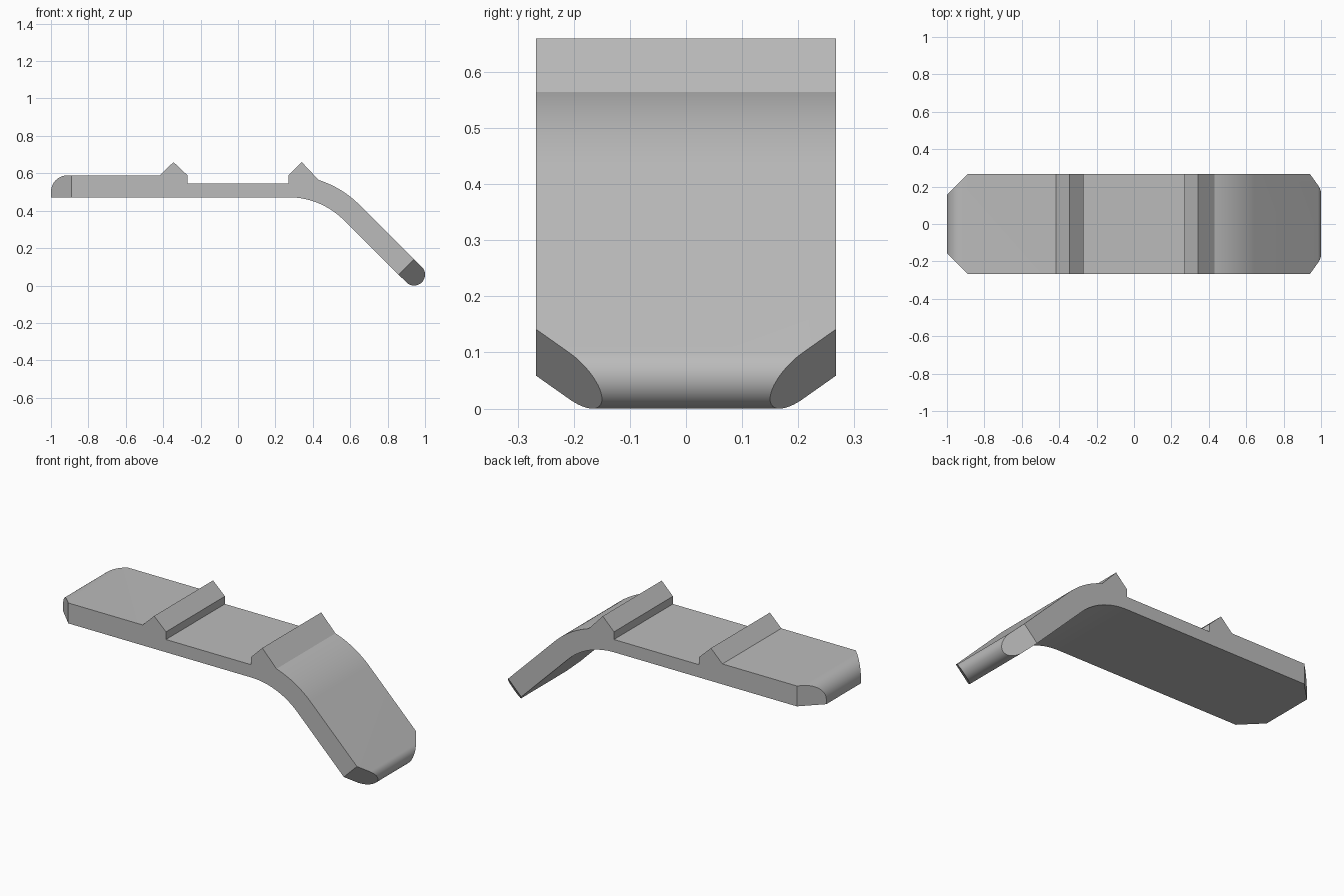
import bpy, bmesh
from math import radians, sin, cos
from mathutils import Vector

cube = bpy.data.objects.get("Cube")
if cube:
    bpy.data.objects.remove(cube, do_unlink=True)

HALF_WIDTH = 0.267
BOTTOM, TOP, RECESS = 0.472, 0.589, 0.545
THICK = TOP - BOTTOM
BEND_X, INNER_R = 0.27, 0.418
BEND_Z = BOTTOM - INNER_R
TIP_R = THICK / 2


def arc(cx, cz, r, start, end, steps):
    """Points on an arc in the side profile, angles in degrees."""
    angles = [radians(start + (end - start) * i / steps) for i in range(steps + 1)]
    return [(cx + r * cos(a), cz + r * sin(a)) for a in angles]


# Side profile, clockwise from the lower left corner
profile = [(-1, BOTTOM)]
profile += arc(-0.912, TOP - 0.088, 0.088, 180, 90, 16)                 # rounded flat end
profile += [(-0.418, TOP), (-0.345, 0.66), (-0.27, TOP), (-0.27, RECESS)]  # first ridge
profile += [(0.27, RECESS), (0.27, TOP), (0.341, 0.66)]                 # second ridge
profile += arc(BEND_X, BEND_Z, INNER_R + THICK, 72.5, 45, 16)           # outer bend
profile += arc(1 - TIP_R, TIP_R, TIP_R, 45, -135, 32)                   # rounded tip
profile += arc(BEND_X, BEND_Z, INNER_R, 45, 90, 24)                     # inner bend

# Extrude the profile across the width
bm = bmesh.new()
face = bm.faces.new([bm.verts.new((x, -HALF_WIDTH, z)) for x, z in profile])
extruded = bmesh.ops.extrude_face_region(bm, geom=[face])
moved = [v for v in extruded["geom"] if isinstance(v, bmesh.types.BMVert)]
bmesh.ops.translate(bm, verts=moved, vec=(0, 2 * HALF_WIDTH, 0))


def cut_corner(point, normal):
    """Slice off everything beyond a plane and cap the cut."""
    geom = bm.verts[:] + bm.edges[:] + bm.faces[:]
    cut = bmesh.ops.bisect_plane(bm, geom=geom, plane_co=point, plane_no=normal,
                                 clear_outer=True)
    edges = [e for e in cut["geom_cut"] if isinstance(e, bmesh.types.BMEdge)]
    bmesh.ops.holes_fill(bm, edges=edges, sides=0)


# Chamfer both corners of the flat end and of the sloping tip
for side in (-1, 1):
    cut_corner(Vector((-0.89, side * HALF_WIDTH, TOP)), Vector((-1, side, 0)).normalized())
    slope = Vector((1, 0, -1)).normalized()
    cut_corner(Vector((0.94, side * HALF_WIDTH, 0.14)),
               (slope + Vector((0, side, 0))).normalized())

bmesh.ops.recalc_face_normals(bm, faces=bm.faces[:])
mesh = bpy.data.meshes.new("bent_clip")
bm.to_mesh(mesh)
bm.free()
clip = bpy.data.objects.new("bent_clip", mesh)
bpy.context.collection.objects.link(clip)

# Plain grey material
grey = bpy.data.materials.new("plain_grey")
grey.use_nodes = True
colour = (0.5, 0.5, 0.5, 1)
grey.diffuse_color = colour
grey.node_tree.nodes["Principled BSDF"].inputs["Base Color"].default_value = colour
mesh.materials.append(grey)

# Smooth the curves, keep the corners sharp
bpy.ops.object.select_all(action="DESELECT")
clip.select_set(True)
bpy.context.view_layer.objects.active = clip
bpy.ops.object.shade_smooth_by_angle(angle=radians(20))
